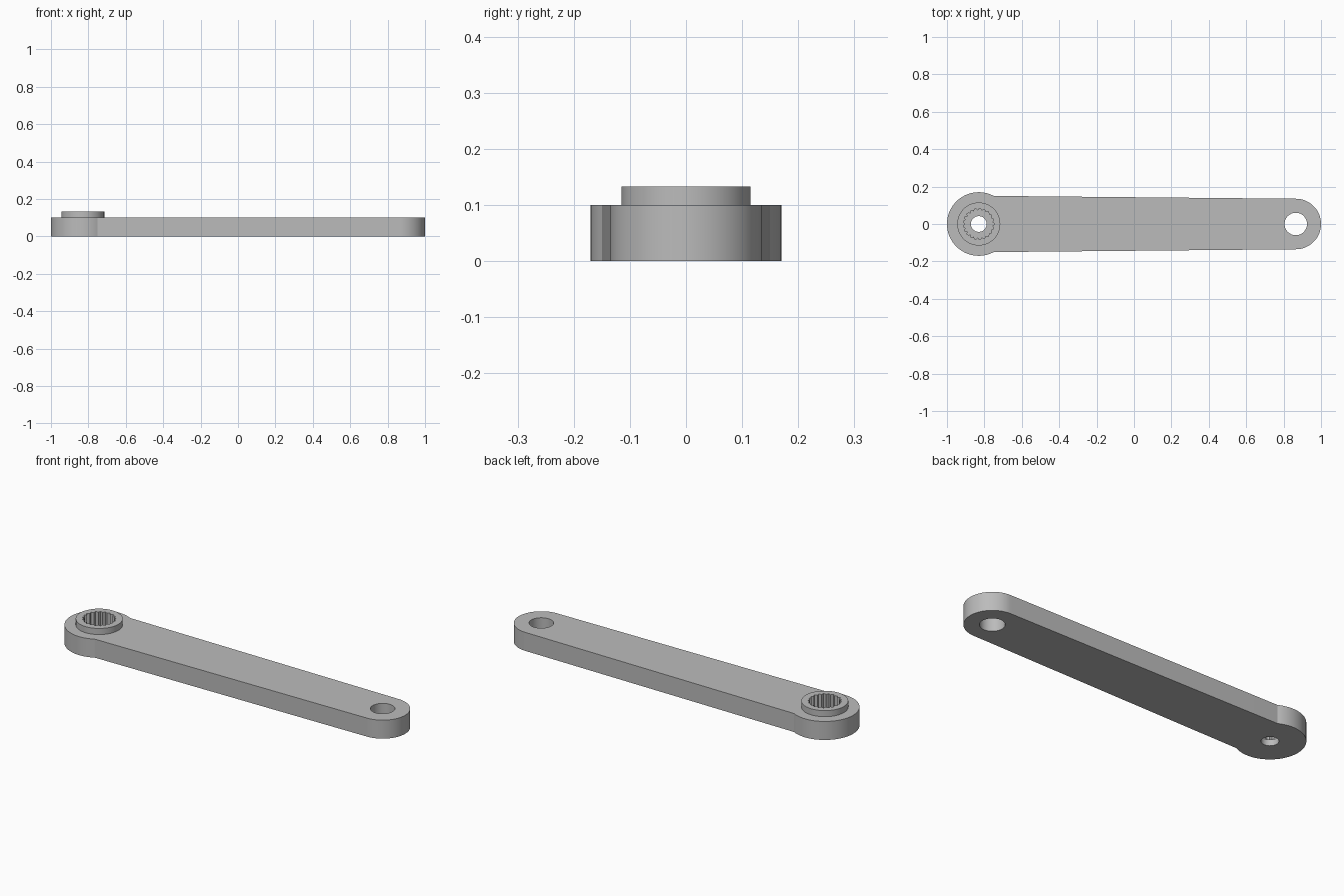
import bpy
import bmesh
from math import sin, cos, pi, radians

cube = bpy.data.objects.get("Cube")
if cube:
    bpy.data.objects.remove(cube, do_unlink=True)

HUB_X, HUB_R = -0.83, 0.17
TIP_X, TIP_R = 0.865, 0.135
THICK, BOSS_TOP, FLOOR = 0.1, 0.133, 0.033
TEETH = 21

grey = bpy.data.materials.new("grey plastic")
grey.use_nodes = True
colour = (0.5, 0.5, 0.5, 1)
grey.diffuse_color = colour
grey.node_tree.nodes["Principled BSDF"].inputs["Base Color"].default_value = colour


def arc(cx, r, start, end, steps):
    """Points on an arc about (cx, 0), angles in degrees."""
    angles = [radians(start + (end - start) * i / steps) for i in range(steps + 1)]
    return [(cx + r * cos(a), r * sin(a)) for a in angles]


def circle(cx, r, steps=64):
    return arc(cx, r, 0, 360, steps)[:-1]


def prism(name, outline, z0, z1):
    """Extrude a closed outline from z0 up to z1."""
    bm = bmesh.new()
    face = bm.faces.new([bm.verts.new((x, y, z0)) for x, y in outline])
    top = bmesh.ops.extrude_face_region(bm, geom=[face])["geom"]
    verts = [v for v in top if isinstance(v, bmesh.types.BMVert)]
    bmesh.ops.translate(bm, verts=verts, vec=(0, 0, z1 - z0))
    bmesh.ops.recalc_face_normals(bm, faces=bm.faces)
    mesh = bpy.data.meshes.new(name)
    bm.to_mesh(mesh)
    bm.free()
    mesh.materials.append(grey)
    obj = bpy.data.objects.new(name, mesh)
    bpy.context.collection.objects.link(obj)
    return obj


def combine(target, other, operation):
    """Apply a boolean and remove the helper."""
    mod = target.modifiers.new(operation, "BOOLEAN")
    mod.operation, mod.solver, mod.object = operation, "EXACT", other
    bpy.context.view_layer.objects.active = target
    bpy.ops.object.modifier_apply(modifier=mod.name)
    bpy.data.objects.remove(other, do_unlink=True)


# Tapered arm with a wide round hub and a round tip
outline = arc(HUB_X, HUB_R, 62, 298, 64) + arc(TIP_X, TIP_R, -90, 90, 48)
arm = prism("lever_arm", outline, 0, THICK)

# Raised boss on the hub
combine(arm, prism("hub_boss", circle(HUB_X, 0.115), THICK - 0.02, BOSS_TOP), "UNION")

# Toothed socket, then the screw hole and the tip hole
spline = []
for i in range(TEETH * 4):
    a = 2 * pi * i / (TEETH * 4)
    r = (0.084, 0.079, 0.073, 0.079)[i % 4]
    spline.append((HUB_X + r * cos(a), r * sin(a)))
combine(arm, prism("socket_cutter", spline, FLOOR, 0.2), "DIFFERENCE")
combine(arm, prism("screw_cutter", circle(HUB_X, 0.042), -0.1, 0.2), "DIFFERENCE")
combine(arm, prism("tip_cutter", circle(TIP_X, 0.06), -0.1, 0.2), "DIFFERENCE")

bpy.ops.object.select_all(action="DESELECT")
arm.select_set(True)
bpy.context.view_layer.objects.active = arm
bpy.ops.object.shade_smooth_by_angle(angle=radians(25))
